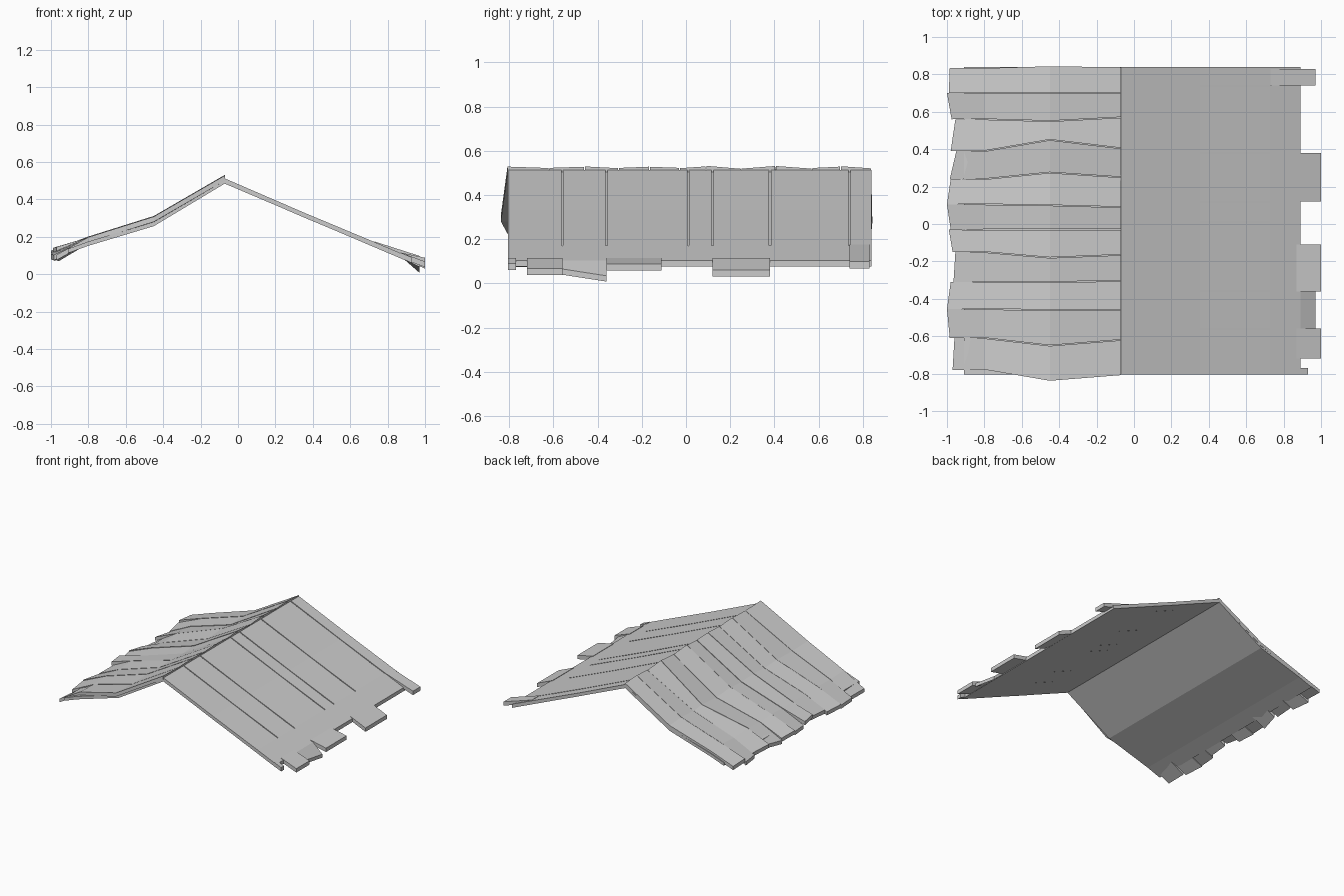
import bpy, bmesh, random

random.seed(4)
cube = bpy.data.objects.get("Cube")
if cube:
    bpy.data.objects.remove(cube, do_unlink=True)

grey = bpy.data.materials.new("weathered_grey")
grey.use_nodes = True
colour = (0.6, 0.6, 0.6, 1)
grey.diffuse_color = colour
grey.node_tree.nodes["Principled BSDF"].inputs["Base Color"].default_value = colour


def board(name, rows, thick):
    """Flat-faced board; each row holds the top points of its two long edges."""
    bm = bmesh.new()
    rings = []
    for a, b in rows:
        low = [(p[0], p[1], p[2] - thick) for p in (b, a)]
        rings.append([bm.verts.new(p) for p in (a, b, *low)])
    for r, s in zip(rings, rings[1:]):
        for i in range(4):
            j = (i + 1) % 4
            bm.faces.new((r[i], r[j], s[j], s[i]))
    bm.faces.new(rings[0][::-1])
    bm.faces.new(rings[-1])
    bmesh.ops.recalc_face_normals(bm, faces=bm.faces)
    mesh = bpy.data.meshes.new(name)
    bm.to_mesh(mesh)
    bm.free()
    mesh.materials.append(grey)
    obj = bpy.data.objects.new(name, mesh)
    bpy.context.collection.objects.link(obj)


def level(x, y0, y1, z):
    return (x, y0, z), (x, y1, z)


RIDGE, FRONT, BACK = -0.07, -0.805, 0.84


def slope(x):
    """Top height of the straight slope."""
    return 0.512 - 0.425 * (x - RIDGE)


# Continuous under-sheets of both slopes
sag = [(RIDGE, 0.508), (-0.45, 0.28), (-0.8, 0.175), (-0.91, 0.135)]
board("sagging_underlay", [level(x, FRONT, BACK, z) for x, z in sag], 0.023)
board("straight_underlay",
      [level(x, FRONT, BACK, slope(x) - 0.008) for x in (RIDGE, 0.89)], 0.02)

# Straight-slope planks with slits between them: front edge, back edge
straight = [(-0.805, -0.56), (-0.56, -0.36), (-0.36, 0.01), (0.01, 0.12),
            (0.12, 0.38), (0.38, 0.74), (0.74, 0.84)]
for i, (y0, y1) in enumerate(straight):
    g0 = 0 if i == 0 else 0.004
    g1 = 0 if i == 6 else 0.004
    rows = [level(x, y0 + g0, y1 - g1, slope(x) - d)
            for x, d in ((RIDGE, 0), (0.35, 0.003), (0.73, 0))]
    rows += [level(x, y0, y1, slope(x)) for x in (0.735, 0.89)]
    if i == 1:  # twisted plank hanging over the eave
        rows.append(((0.97, y0, 0.065), (0.97, y1, 0.034)))
    board("straight_plank_%d" % i, rows, 0.026)

# Broken board ends past the straight eave: y range, start, end, end height
ends = [(-0.805, -0.77, 0.87, 0.93, 0.09), (-0.72, -0.56, 0.87, 1.0, 0.068),
        (-0.36, -0.11, 0.87, 1.0, 0.088), (0.12, 0.38, 0.87, 1.0, 0.06),
        (0.74, 0.83, 0.73, 0.97, 0.098)]
for i, (y0, y1, x0, x1, z1) in enumerate(ends):
    board("broken_end_%d" % i,
          [level(x0, y0, y1, slope(x0) + 0.003), level(x1, y0, y1, z1)], 0.03)

# Sagging-slope seams, front to back: y at ridge, at the bend, at the eave
seams = [(-0.81, -0.84, -0.78), (-0.62, -0.65, -0.61), (-0.46, -0.46, -0.455),
         (-0.305, -0.31, -0.31), (-0.165, -0.18, -0.15), (-0.03, -0.03, -0.03),
         (0.09, 0.10, 0.105), (0.25, 0.275, 0.24), (0.405, 0.45, 0.39),
         (0.57, 0.55, 0.56), (0.70, 0.70, 0.70), (0.84, 0.845, 0.835)]
# Eave reach and height at the two corners of each plank
eave = [(0.97, 0.96, 0.10), (0.985, 1.0, 0.105), (1.0, 0.98, 0.11),
        (0.965, 0.955, 0.12), (0.97, 0.99, 0.143), (0.98, 1.0, 0.115),
        (1.0, 0.98, 0.12), (0.985, 0.95, 0.105), (0.98, 0.955, 0.12),
        (0.975, 1.0, 0.11), (0.99, 0.985, 0.13)]
for i, (front, back) in enumerate(zip(seams, seams[1:])):
    reach0, reach1, drop = eave[i]
    tilt = random.uniform(0.002, 0.007) * (-1) ** i
    rows = []
    for x, z, k in ((RIDGE, 0.525, 0), (-0.45, 0.305, 1), (-0.8, 0.195, 2)):
        rows.append(((x, front[k] + 0.002, z + tilt),
                     (x, back[k] - 0.002, z - tilt)))
    rows.append(((-reach0, front[2], drop + tilt),
                 (-reach1, back[2], drop - tilt)))
    board("sagging_plank_%d" % i, rows, 0.028)
